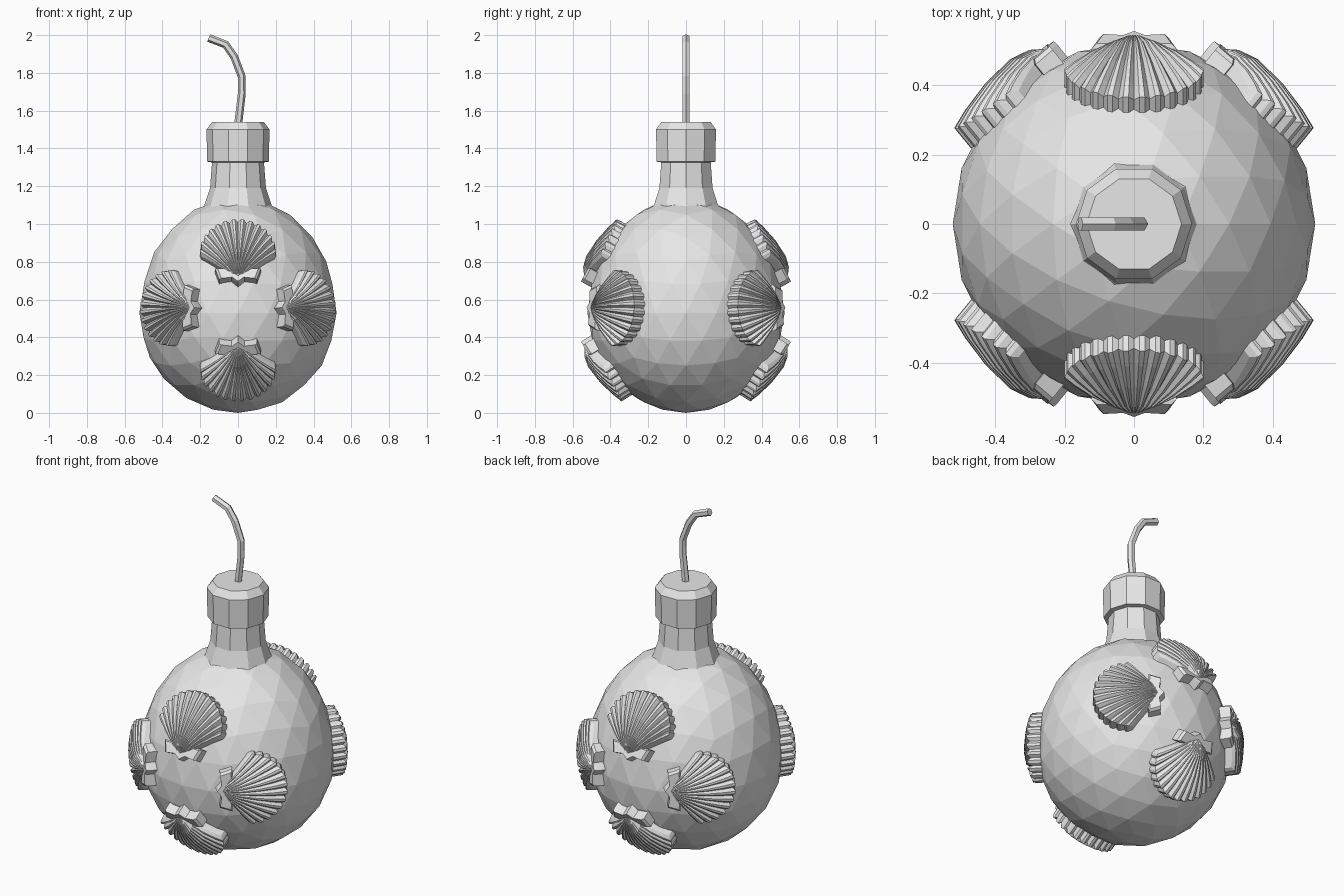
import bpy, bmesh, math
from mathutils import Vector, Matrix

if "Cube" in bpy.data.objects:
    bpy.data.objects.remove(bpy.data.objects["Cube"])

GREY = (0.8, 0.8, 0.8, 1)
grey = bpy.data.materials.new("plain_grey")
grey.use_nodes = True
grey.diffuse_color = GREY
grey.node_tree.nodes["Principled BSDF"].inputs["Base Color"].default_value = GREY


def to_mesh(name, bm):
    bmesh.ops.recalc_face_normals(bm, faces=bm.faces)
    mesh = bpy.data.meshes.new(name)
    bm.to_mesh(mesh)
    bm.free()
    mesh.materials.append(grey)
    return mesh


def add(name, mesh, matrix=None):
    obj = bpy.data.objects.new(name, mesh)
    bpy.context.collection.objects.link(obj)
    if matrix:
        obj.matrix_world = matrix
    return obj


def skin(bm, rings):
    """Join closed rings of points into a capped tube."""
    loops = [[bm.verts.new(p) for p in ring] for ring in rings]
    n = len(loops[0])
    for a, b in zip(loops, loops[1:]):
        for i in range(n):
            j = (i + 1) % n
            bm.faces.new((a[i], a[j], b[j], b[i]))
    bm.faces.new(loops[0])
    bm.faces.new(loops[-1])


def turned(name, profile, sides=10):
    bm = bmesh.new()
    angles = [math.tau * i / sides for i in range(sides)]
    skin(bm, [[(r * math.cos(a), r * math.sin(a), z) for a in angles]
              for r, z in profile])
    return add(name, to_mesh(name, bm))


# Faceted round body, stretched upward toward the neck
CENTRE = Vector((0, 0, 0.53))
bm = bmesh.new()
bmesh.ops.create_icosphere(bm, subdivisions=3, radius=1)
for v in bm.verts:
    tall = 0.61 if v.co.z > 0 else 0.53
    v.co = CENTRE + Vector((v.co.x * 0.522, v.co.y * 0.522, v.co.z * tall))
add("body", to_mesh("body", bm))

# Neck and cap
turned("neck", [(0.2, 1.07), (0.178, 1.1), (0.148, 1.19), (0.135, 1.36)])
turned("cap", [(0.13, 1.325), (0.163, 1.33), (0.167, 1.5), (0.137, 1.54)])

# Bent fuse
path = [Vector((x, 0, z)) for x, z in
        [(0, 1.52), (0.02, 1.69), (0.02, 1.78), (-0.02, 1.885),
         (-0.065, 1.95), (-0.155, 1.985)]]
rings = []
for i, p in enumerate(path):
    along = (path[min(i + 1, len(path) - 1)] - path[max(i - 1, 0)]).normalized()
    side = Vector((0, 1, 0)).cross(along)
    rings.append([p + 0.021 * (math.cos(a) * side + math.sin(a) * Vector((0, 1, 0)))
                  for a in (math.tau * k / 6 for k in range(6))])
bm = bmesh.new()
skin(bm, rings)
add("fuse", to_mesh("fuse", bm))

# Scallop shell: hinge at the origin, fan toward +Y, domed toward +Z
RIBS, SPREAD, LENGTH, BASE = 14, math.radians(52), 0.35, -0.04
DOME = [(0.04, 0.045), (0.15, 0.07), (0.32, 0.08), (0.6, 0.064),
        (0.85, 0.04), (1, 0.02)]
columns = RIBS * 3 + 1
bm = bmesh.new()
grid = []
for t, height in DOME:
    row = []
    for c in range(columns):
        u = 2 * c / (columns - 1) - 1
        ridge = 0 if c % 3 == 0 else 1
        reach = LENGTH * t * (1 - 0.3 * u * u) * (1 + 0.035 * ridge * t)
        z = height * (1 - 0.5 * u * u) + 0.015 * ridge * min(1, t * 1.5)
        row.append(bm.verts.new((reach * math.sin(u * SPREAD),
                                 reach * math.cos(u * SPREAD), z)))
    grid.append(row)
for a, b in zip(grid, grid[1:]):
    for i in range(columns - 1):
        bm.faces.new((a[i], a[i + 1], b[i + 1], b[i]))
rim = [e for e in bm.edges if e.is_boundary]
skirt = bmesh.ops.extrude_edge_only(bm, edges=rim)["geom"]
for v in skirt:
    if isinstance(v, bmesh.types.BMVert):
        v.co.z = BASE
bmesh.ops.holes_fill(bm, edges=[e for e in bm.edges if e.is_boundary], sides=0)
fan_mesh = to_mesh("shell_fan", bm)

# Hinge plate with two ears and a small beak
half = [(0, -0.02), (0.035, 0.008), (0.1, 0.0), (0.122, 0.065), (0.04, 0.07)]
outline = half + [(-x, y) for x, y in reversed(half[1:])]
bm = bmesh.new()
skin(bm, [[(x * s, y * s, z) for x, y in outline]
          for s, z in [(1, BASE), (1, 0.035), (0.88, 0.048)]])
hinge_mesh = to_mesh("shell_hinge", bm)

# Four shells on the front, four on the back, fans pointing outward
PLACES = {
    "upper": ((0, -0.505, 0.69), (0, -0.345, 0.99)),
    "lower": ((0, -0.505, 0.385), (0, -0.315, 0.085)),
    "left": ((0.215, -0.478, 0.555), (0.488, -0.255, 0.555)),
    "right": ((-0.215, -0.478, 0.555), (-0.488, -0.255, 0.555)),
}
for face, turn in (("front", 0), ("back", math.pi)):
    for place, (hinge, tip) in PLACES.items():
        hinge, tip = Vector(hinge), Vector(tip)
        y = (tip - hinge).normalized()
        z = (hinge + tip) / 2 - CENTRE
        z = (z - y * z.dot(y)).normalized()
        x = y.cross(z)
        frame = Matrix((x, y, z)).transposed().to_4x4()
        frame = Matrix.Rotation(turn, 4, "Z") @ Matrix.Translation(hinge) @ frame
        if turn and place in ("left", "right"):
            place = "right" if place == "left" else "left"
        add(f"{face}_{place}_shell_fan", fan_mesh, frame)
        add(f"{face}_{place}_shell_hinge", hinge_mesh, frame)
